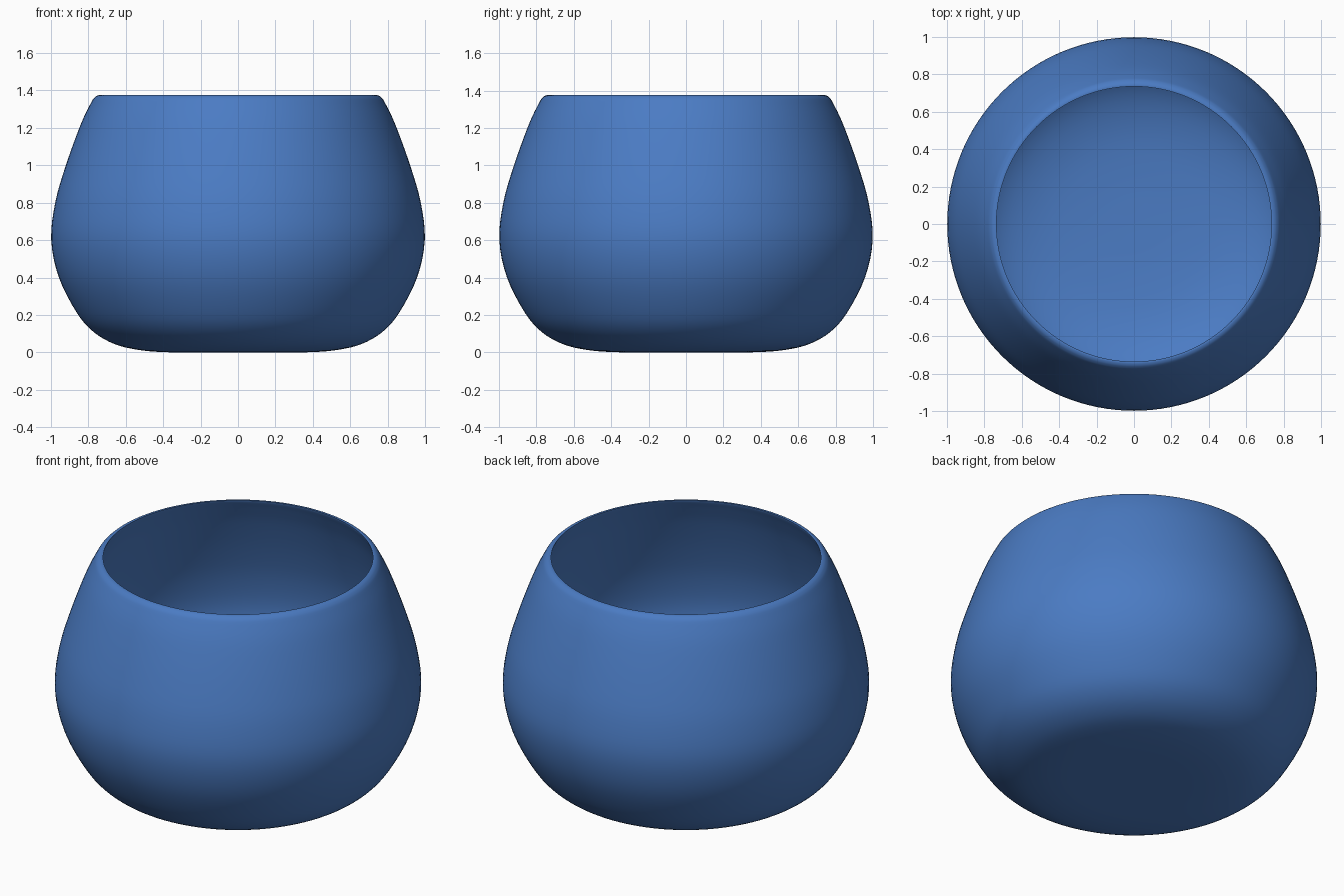
import bpy, bmesh, math
from mathutils import Vector

if "Cube" in bpy.data.objects:
    bpy.data.objects.remove(bpy.data.objects["Cube"])

# Blue glaze
blue = bpy.data.materials.new("blue glaze")
blue.diffuse_color = (0.07, 0.2, 0.55, 1)
blue.use_nodes = True
blue.node_tree.nodes["Principled BSDF"].inputs["Base Color"].default_value = blue.diffuse_color

# Half profiles (radius, height)
outer = [(0, 0), (0.2, 0), (0.4, 0.002), (0.54, 0.015), (0.66, 0.045), (0.77, 0.108),
         (0.86, 0.21), (0.957, 0.4), (0.998, 0.6), (0.977, 0.8), (0.92, 1.0),
         (0.84, 1.22), (0.785, 1.335), (0.765, 1.364), (0.748, 1.374), (0.735, 1.375)]
inner = [(0.735, 1.375), (0.74, 1.36), (0.765, 1.31), (0.815, 1.2), (0.89, 1.0),
         (0.947, 0.8), (0.968, 0.6), (0.927, 0.41), (0.83, 0.235), (0.7, 0.125),
         (0.5, 0.06), (0.25, 0.035), (0, 0.03)]


def smooth(points, steps=4):
    """Catmull-Rom curve through the points."""
    p = [Vector(q) for q in points]
    p = [2 * p[0] - p[1]] + p + [2 * p[-1] - p[-2]]
    out = []
    for a, b, c, d in zip(p, p[1:], p[2:], p[3:]):
        for i in range(steps):
            t = i / steps
            out.append(0.5 * (2 * b + (c - a) * t + (2 * a - 5 * b + 4 * c - d) * t * t
                              + (3 * b - a - 3 * c + d) * t ** 3))
    return out + [Vector(points[-1])]


# Lathe the closed wall of the bowl
bm = bmesh.new()
profile = smooth(outer)[:-1] + smooth(inner)
verts = [bm.verts.new((max(r, 0), 0, max(z, 0))) for r, z in profile]
edges = [bm.edges.new(pair) for pair in zip(verts, verts[1:])]
bmesh.ops.spin(bm, geom=verts + edges, cent=(0, 0, 0), axis=(0, 0, 1),
               angle=math.tau, steps=128, use_merge=True)
bmesh.ops.remove_doubles(bm, verts=bm.verts, dist=1e-5)
bmesh.ops.recalc_face_normals(bm, faces=bm.faces)
mesh = bpy.data.meshes.new("bowl")
bm.to_mesh(mesh)
bm.free()
mesh.materials.append(blue)
bowl = bpy.data.objects.new("bowl", mesh)
bpy.context.collection.objects.link(bowl)
bpy.context.view_layer.objects.active = bowl
bowl.select_set(True)
bpy.ops.object.shade_smooth_by_angle(angle=math.radians(40))
